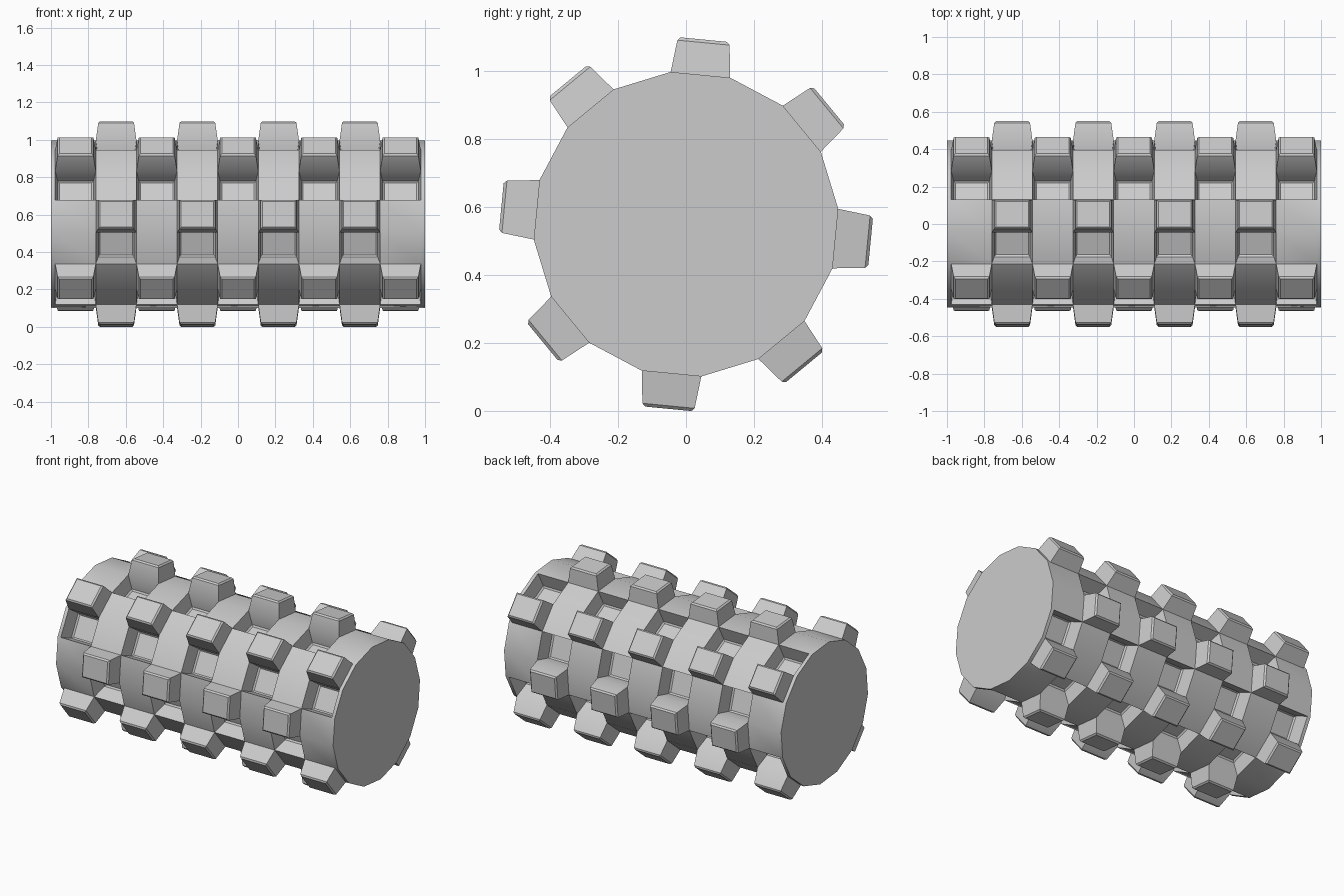
import bpy, bmesh, math
from mathutils import Vector

if "Cube" in bpy.data.objects:
    bpy.data.objects.remove(bpy.data.objects["Cube"])

SIDES, COLS = 16, 9
RADIUS, CELL, STEP = 0.45, 0.2172, 2 * math.pi / 16
START = math.radians(5.75)
HEIGHT, TAPER, BEVEL = 0.104, 0.87, 0.009

bm = bmesh.new()


def point(x, i):
    a = START + i * STEP
    return Vector((x, RADIUS * math.cos(a), RADIUS * math.sin(a)))


def face(points):
    bm.faces.new([bm.verts.new(p) for p in points])


def shrunk(ring, offset, sx, st, normal):
    # scale a cell outline about its middle and slide it along the normal
    mid = sum(ring, Vector()) / 4
    out = []
    for p in ring:
        d = p - mid
        tang = d - Vector((d.x, 0, 0))
        out.append(mid + Vector((d.x * sx, 0, 0)) + tang * st + normal * offset)
    return out


def block(ring, normal, sign):
    # tapered stud (sign 1) or matching pit (sign -1) with a bevelled cap
    half_t = RADIUS * math.sin(STEP / 2)
    rings = [ring,
             shrunk(ring, sign * (HEIGHT - BEVEL), TAPER + 0.01, TAPER + 0.01, normal),
             shrunk(ring, sign * HEIGHT, TAPER - BEVEL / (CELL / 2) + 0.01,
                    TAPER - BEVEL / half_t + 0.01, normal)]
    for a, b in zip(rings, rings[1:]):
        for k in range(4):
            n = (k + 1) % 4
            face([a[k], a[n], b[n], b[k]])
    face(rings[-1])


# drum rings: thin plain rims at the ends, nine patterned columns between
xs = [-1] + [(c - COLS / 2) * CELL for c in range(COLS + 1)] + [1]
for c in range(len(xs) - 1):
    for i in range(SIDES):
        ring = [point(xs[c], i), point(xs[c + 1], i),
                point(xs[c + 1], i + 1), point(xs[c], i + 1)]
        a = START + (i + 0.5) * STEP
        normal = Vector((0, math.cos(a), math.sin(a)))
        # studs every quarter turn, staggered in alternate columns
        phase = (i - (1 if c % 2 else 3)) % 4
        if 1 <= c <= COLS and phase == 0:
            block(ring, normal, 1)
        elif 1 <= c <= COLS and phase == 1:
            block(ring, normal, -1)
        else:
            face(ring)

# flat end caps
for x in (-1, 1):
    face([point(x, i) for i in range(SIDES)])

bmesh.ops.remove_doubles(bm, verts=bm.verts, dist=1e-5)
bmesh.ops.recalc_face_normals(bm, faces=bm.faces)
low = min(v.co.z for v in bm.verts)
bmesh.ops.translate(bm, verts=bm.verts, vec=(0, 0, -low))

mesh = bpy.data.meshes.new("studded_roller")
bm.to_mesh(mesh)
bm.free()
roller = bpy.data.objects.new("studded_roller", mesh)
bpy.context.collection.objects.link(roller)
bpy.context.view_layer.objects.active = roller
roller.select_set(True)
bpy.ops.object.shade_smooth_by_angle(angle=math.radians(30))
